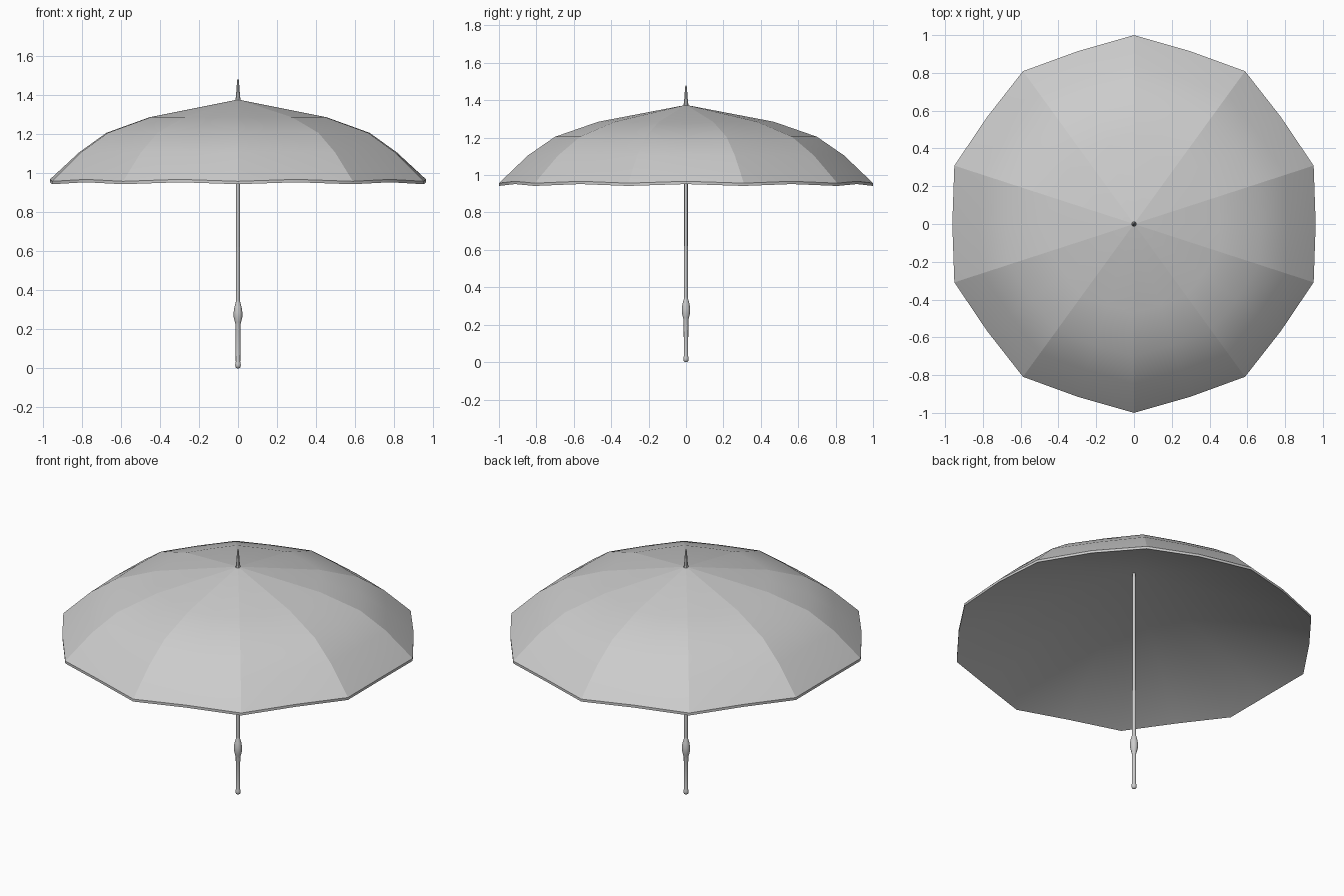
import bpy, bmesh
from math import cos, sin, pi, radians

if "Cube" in bpy.data.objects:
    bpy.data.objects.remove(bpy.data.objects["Cube"])

RIBS = 10
N = RIBS * 2          # rib lines plus panel centre lines


def make_object(name, bm):
    bmesh.ops.recalc_face_normals(bm, faces=bm.faces)
    mesh = bpy.data.meshes.new(name)
    bm.to_mesh(mesh)
    bm.free()
    ob = bpy.data.objects.new(name, mesh)
    bpy.context.collection.objects.link(ob)
    return ob


def lathe(name, profile, sides=12, angle=40):
    """Revolve (radius, z) points about z, closing both ends."""
    bm = bmesh.new()
    rings = [[bm.verts.new((r * cos(2 * pi * i / sides), r * sin(2 * pi * i / sides), z))
              for i in range(sides)] for r, z in profile]
    for a, b in zip(rings, rings[1:]):
        for i in range(sides):
            j = (i + 1) % sides
            bm.faces.new((a[i], a[j], b[j], b[i]))
    bm.faces.new(rings[0][::-1])
    bm.faces.new(rings[-1])
    for f in bm.faces:
        f.smooth = True
    ob = make_object(name, bm)
    ob.data.set_sharp_from_angle(angle=radians(angle))
    return ob


# Canopy: ten panels creased along the ribs, a scalloped hem, a conical lining
def shell(bm, profile, apex):
    top = bm.verts.new((0, 0, apex))
    rings = []
    for k, (r, z) in enumerate(profile):
        ring = []
        for i in range(N):
            mid = i % 2
            a = pi / 2 + 2 * pi * i / N
            rr = r * (0.962 if mid else 1.0)
            lift = 0.01 if mid and k == len(profile) - 1 else 0
            ring.append(bm.verts.new((rr * cos(a), rr * sin(a), z + lift)))
        rings.append(ring)
    for i in range(N):
        j = (i + 1) % N
        bm.faces.new((top, rings[0][i], rings[0][j]))
        for a, b in zip(rings, rings[1:]):
            bm.faces.new((a[i], b[i], b[j], a[j]))
    return top, rings


bm = bmesh.new()
top, outer = shell(bm, [(0.47, 1.285), (0.70, 1.205), (0.845, 1.105), (1.0, 0.957)], 1.375)
_, inner = shell(bm, [(1.0, 0.942)], 1.365)
for i in range(N):
    j = (i + 1) % N
    bm.faces.new((outer[-1][i], inner[-1][i], inner[-1][j], outer[-1][j]))
for f in bm.faces:
    f.smooth = True
for i in range(N):
    for rings in (outer, inner):
        bm.edges.get((rings[-1][i], rings[-1][(i + 1) % N])).smooth = False
    if i % 2 == 0:
        line = [top] + [ring[i] for ring in outer]
        for a, b in zip(line, line[1:]):
            bm.edges.get((a, b)).smooth = False
make_object("canopy", bm)

# Shaft: thicker lower tube and slimmer upper tube
lathe("lower_shaft", [(0.0105, 0.32), (0.0105, 0.62)])
lathe("upper_shaft", [(0.0095, 0.60), (0.0095, 1.365)])

# Handle: grip with a swollen collar and a rounded end
lathe("handle", [(0.005, 0.0), (0.012, 0.005), (0.0145, 0.015), (0.0135, 0.025),
                 (0.0115, 0.033), (0.0125, 0.225), (0.016, 0.237), (0.022, 0.262),
                 (0.0225, 0.287), (0.018, 0.315), (0.012, 0.335), (0.0105, 0.345)])

# Spike on top of the canopy
lathe("top_spike", [(0.013, 1.36), (0.013, 1.378), (0.0105, 1.392),
                    (0.006, 1.455), (0.004, 1.475), (0.002, 1.48)], sides=8)
